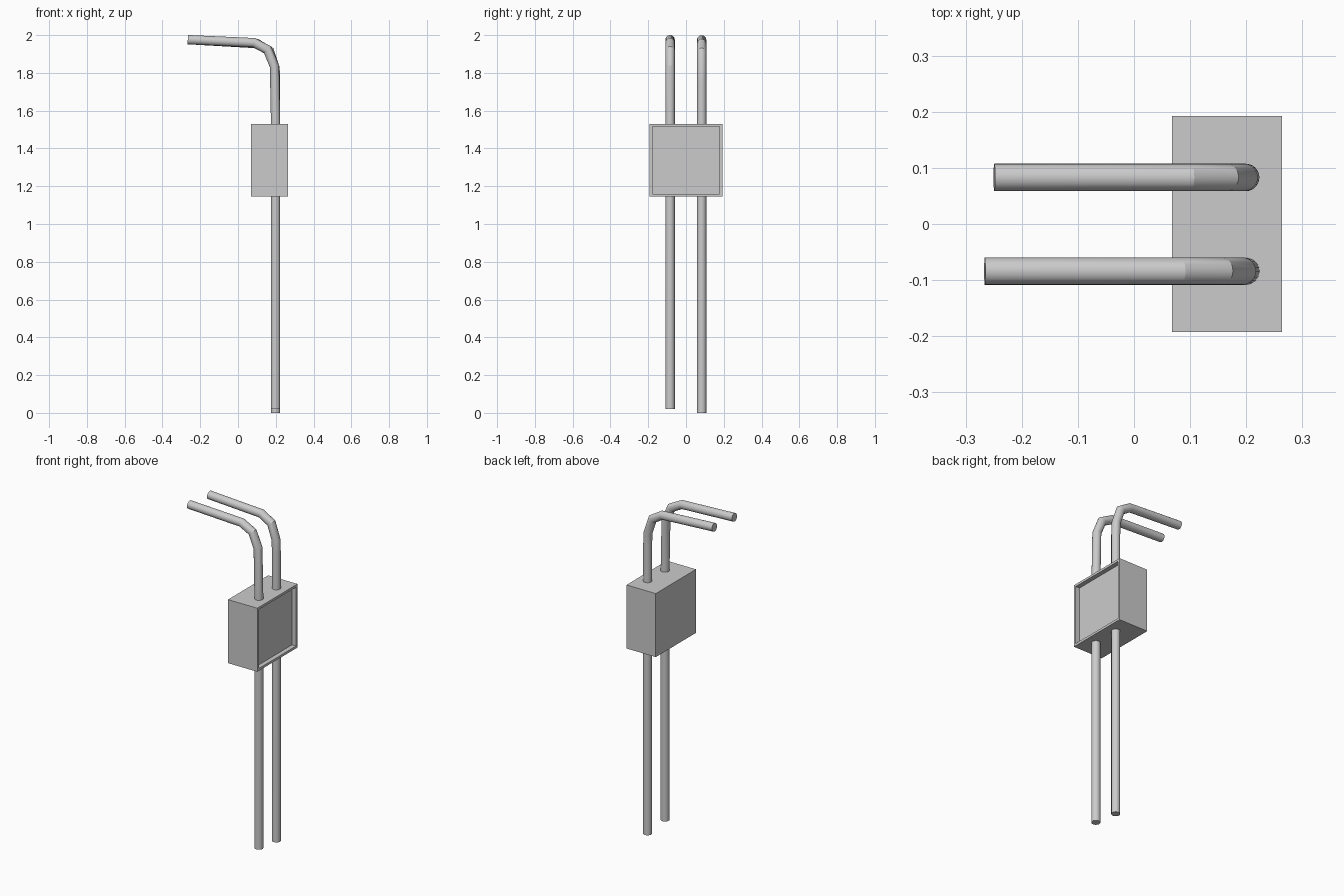
import bpy, bmesh, math
from mathutils import Vector

if "Cube" in bpy.data.objects:
    bpy.data.objects.remove(bpy.data.objects["Cube"])

grey = bpy.data.materials.new("plain grey")
grey.diffuse_color = (0.6, 0.6, 0.6, 1)
grey.use_nodes = True
grey.node_tree.nodes["Principled BSDF"].inputs["Base Color"].default_value = grey.diffuse_color


def finish(bm, name):
    bmesh.ops.recalc_face_normals(bm, faces=bm.faces[:])
    mesh = bpy.data.meshes.new(name)
    bm.to_mesh(mesh)
    bm.free()
    mesh.materials.append(grey)
    obj = bpy.data.objects.new(name, mesh)
    bpy.context.collection.objects.link(obj)
    return obj


def bent_pipe(name, y, path, radius=0.0245, sides=24):
    """Sweep a circle along an x-z path with mitred bends and flat ends."""
    pts = [Vector((x, y, z)) for x, z in path]
    across = Vector((0, 1, 0))
    bm = bmesh.new()
    rings = []
    for i, p in enumerate(pts):
        d_in = (p - pts[i - 1]).normalized() if i else (pts[1] - p).normalized()
        d_out = (pts[i + 1] - p).normalized() if i < len(pts) - 1 else d_in
        tangent = (d_in + d_out).normalized()
        mitre = tangent.cross(across) / tangent.dot(d_in)
        rings.append([bm.verts.new(p + radius * (across * math.cos(a) + mitre * math.sin(a)))
                      for a in (2 * math.pi * k / sides for k in range(sides))])
    for a, b in zip(rings, rings[1:]):
        for k in range(sides):
            n = (k + 1) % sides
            bm.faces.new((a[k], a[n], b[n], b[k]))
    bm.faces.new(rings[0])
    bm.faces.new(rings[-1])
    obj = finish(bm, name)
    bpy.ops.object.select_all(action='DESELECT')
    obj.select_set(True)
    bpy.context.view_layer.objects.active = obj
    bpy.ops.object.shade_smooth_by_angle(angle=math.radians(18))


# Two upright pipes with tops bent towards -x
bent_pipe("front_pipe", -0.084,
          [(0.199, 0.02), (0.199, 1.53), (0.193, 1.835), (0.157, 1.922), (0.085, 1.96), (-0.266, 1.976)])
bent_pipe("rear_pipe", 0.083,
          [(0.199, 0.0), (0.199, 1.75), (0.196, 1.825), (0.166, 1.915), (0.100, 1.955), (-0.249, 1.975)])

# Box around the pipes, with a recessed panel on its +x face
bm = bmesh.new()
bmesh.ops.create_cube(bm, size=1)
bmesh.ops.scale(bm, vec=(0.196, 0.385, 0.385), verts=bm.verts[:])
bmesh.ops.translate(bm, vec=(0.166, 0.0, 1.338), verts=bm.verts[:])
bm.normal_update()
panel = max(bm.faces, key=lambda f: f.normal.x)
bmesh.ops.inset_region(bm, faces=[panel], thickness=0.02)
rim = bmesh.ops.extrude_face_region(bm, geom=[panel])
verts = [g for g in rim["geom"] if isinstance(g, bmesh.types.BMVert)]
bmesh.ops.translate(bm, vec=(-0.027, 0, 0), verts=verts)
if panel.is_valid:
    bmesh.ops.delete(bm, geom=[panel], context='FACES_ONLY')
finish(bm, "junction_box")
